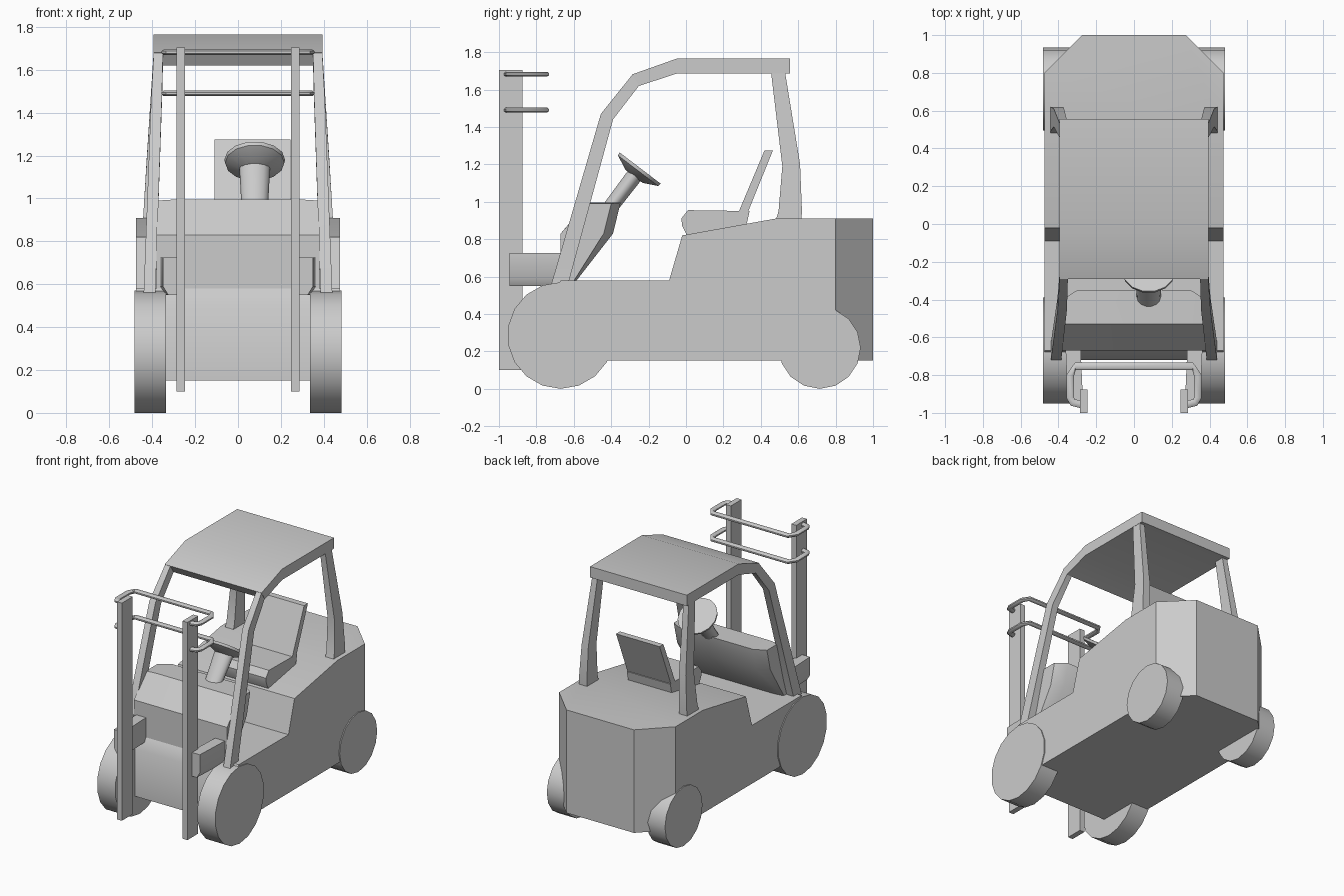
import bpy, bmesh, math
from mathutils import Matrix, Vector

if "Cube" in bpy.data.objects:
    bpy.data.objects.remove(bpy.data.objects["Cube"])


def finish(name, bm, angle=40):
    bmesh.ops.recalc_face_normals(bm, faces=bm.faces[:])
    me = bpy.data.meshes.new(name)
    bm.to_mesh(me)
    bm.free()
    ob = bpy.data.objects.new(name, me)
    bpy.context.collection.objects.link(ob)
    bpy.ops.object.select_all(action='DESELECT')
    ob.select_set(True)
    bpy.context.view_layer.objects.active = ob
    bpy.ops.object.shade_smooth_by_angle(angle=math.radians(angle))
    return ob


def loft(name, rings, angle=40, closed=False):
    """Skin a list of equal-length point rings and cap the ends."""
    bm = bmesh.new()
    vs = [[bm.verts.new(p) for p in r] for r in rings]
    n = len(vs[0])
    for a, b in zip(vs, vs[1:]):
        for i in range(n):
            j = (i + 1) % n
            bm.faces.new((a[i], a[j], b[j], b[i]))
    bm.faces.new(vs[0])
    bm.faces.new(vs[-1])
    return finish(name, bm, angle)


def prism(name, profile, x0, x1, angle=40):
    """Extrude a side profile of (y, z) points across x."""
    return loft(name, [[(x, y, z) for y, z in profile] for x in (x0, x1)], angle)


def mirror(ob):
    """Mirrored copy on the left side."""
    bm = bmesh.new()
    bm.from_mesh(ob.data)
    bmesh.ops.scale(bm, vec=(-1, 1, 1), verts=bm.verts[:])
    name = ob.name
    ob.name = "right_" + name
    finish("left_" + name, bm)


def bevel(ob, width, segments=1):
    m = ob.modifiers.new("bevel", 'BEVEL')
    m.width, m.segments, m.limit_method = width, segments, 'ANGLE'


# Body: side profile with chamfered rear corners
body = prism("body", [(-0.72, 0.15), (1.0, 0.15), (1.0, 0.91), (0.48, 0.91), (-0.02, 0.82),
                      (-0.09, 0.58), (-0.67, 0.58), (-0.72, 0.50)], -0.475, 0.475)
bm = bmesh.new()
bm.from_mesh(body.data)
edges = [e for e in bm.edges if all(v.co.y > 0.99 for v in e.verts)
         and abs(e.verts[0].co.x - e.verts[1].co.x) < 0.01 and abs(e.verts[0].co.z - e.verts[1].co.z) > 0.1]
bmesh.ops.bevel(bm, geom=edges, offset=0.2, segments=1, affect='EDGES')
bm.to_mesh(body.data)
bm.free()
bpy.ops.object.shade_smooth_by_angle(angle=math.radians(50))

# Dashboard cowl, tapering towards its sides
cowl = [(-0.67, 0.56), (-0.60, 0.56), (-0.39, 0.83), (-0.35, 0.995), (-0.53, 0.995), (-0.67, 0.83)]
inset = [(-0.67, 0.56), (-0.61, 0.56), (-0.44, 0.83), (-0.40, 0.99), (-0.53, 0.99), (-0.67, 0.83)]
loft("dashboard", [[(x, y, z) for y, z in p] for x, p in
                   ((-0.38, inset), (-0.30, cowl), (0.30, cowl), (0.38, inset))])

# Wheels
for label, y, r, n in (("front", -0.67, 0.285, 18), ("rear", 0.715, 0.219, 16)):
    rings = [[(x, y + r * math.sin(2 * math.pi * i / n), r - r * math.cos(2 * math.pi * i / n))
              for i in range(n)] for x in (0.335, 0.482)]
    mirror(loft(label + "_wheel", rings))

# Canopy roof
prism("roof", [(-0.29, 1.68), (-0.05, 1.765), (0.555, 1.765), (0.555, 1.685),
               (-0.05, 1.685), (-0.25, 1.62)], -0.395, 0.395)


# Canopy pillars: inner x, outer x, front point, rear point
def pillar(name, stations):
    mirror(loft(name, [[(xi, *a), (xo, *a), (xo, *b), (xi, *b)] for xi, xo, a, b in stations]))


pillar("front_pillar", [(0.385, 0.44, (-0.72, 0.56), (-0.63, 0.56)),
                        (0.355, 0.405, (-0.455, 1.47), (-0.39, 1.44)),
                        (0.35, 0.393, (-0.288, 1.678), (-0.25, 1.622))])
pillar("rear_pillar", [(0.375, 0.445, (0.47, 0.87), (0.615, 0.87)),
                       (0.375, 0.44, (0.495, 0.95), (0.62, 0.95)),
                       (0.37, 0.425, (0.515, 1.19), (0.61, 1.20)),
                       (0.35, 0.393, (0.455, 1.69), (0.53, 1.69))])

# Seat, set slightly to one side
cushion = prism("seat_cushion", [(0.01, 0.81), (0.32, 0.86), (0.34, 0.95), (0.01, 0.955),
                                 (-0.025, 0.91), (-0.02, 0.87)], -0.11, 0.245)
prism("seat_back", [(0.275, 0.93), (0.325, 0.93), (0.465, 1.275), (0.42, 1.275)], -0.11, 0.245)

# Steering column and dished wheel on a tilted axis
axis = Vector((0, 0.605, 0.796))
side = Vector((1, 0, 0))
up = axis.cross(side)
hub = Vector((0.078, -0.245, 1.18))


def disc(d, rx, ry, n=14):
    c = hub + axis * d
    return [c + side * rx * math.cos(2 * math.pi * i / n) + up * ry * math.sin(2 * math.pi * i / n)
            for i in range(n)]


loft("steering_wheel", [disc(-0.055, 0.06, 0.06), disc(-0.018, 0.138, 0.138), disc(0, 0.142, 0.142)])
loft("steering_column", [disc(-0.32, 0.06, 0.04), disc(-0.04, 0.072, 0.045)])

# Mast uprights and their mounting arms
mirror(prism("mast_upright", [(-1.0, 0.1), (-0.875, 0.1), (-0.875, 1.705), (-1.0, 1.705)], 0.247, 0.287))
arm = [(0.285, 0.55), (0.34, 0.55), (0.365, 0.59), (0.365, 0.725), (0.285, 0.725)]
mirror(loft("mast_arm", [[(x - s, y, z) for x, z in arm] for y, s in ((-0.945, 0.015), (-0.60, 0))]))

# Bent cross rails joining the uprights
half = [(0.28, -0.955), (0.325, -0.945), (0.337, -0.92), (0.337, -0.80), (0.31, -0.752)]
path = half + [(-x, y) for x, y in reversed(half)]
for label, z in (("upper", 1.682), ("lower", 1.49)):
    rings = []
    for i, (x, y) in enumerate(path):
        a, b = Vector(path[max(i - 1, 0)]), Vector(path[min(i + 1, len(path) - 1)])
        t = (b - a).normalized()
        nx, ny = t.y * 0.02, -t.x * 0.02
        rings.append([(x + s * nx, y + s * ny, z + h) for s, h in
                      ((-1, -0.005), (-0.5, -0.013), (0.5, -0.013), (1, -0.005),
                       (1, 0.005), (0.5, 0.013), (-0.5, 0.013), (-1, 0.005))])
    loft(label + "_mast_rail", rings)
